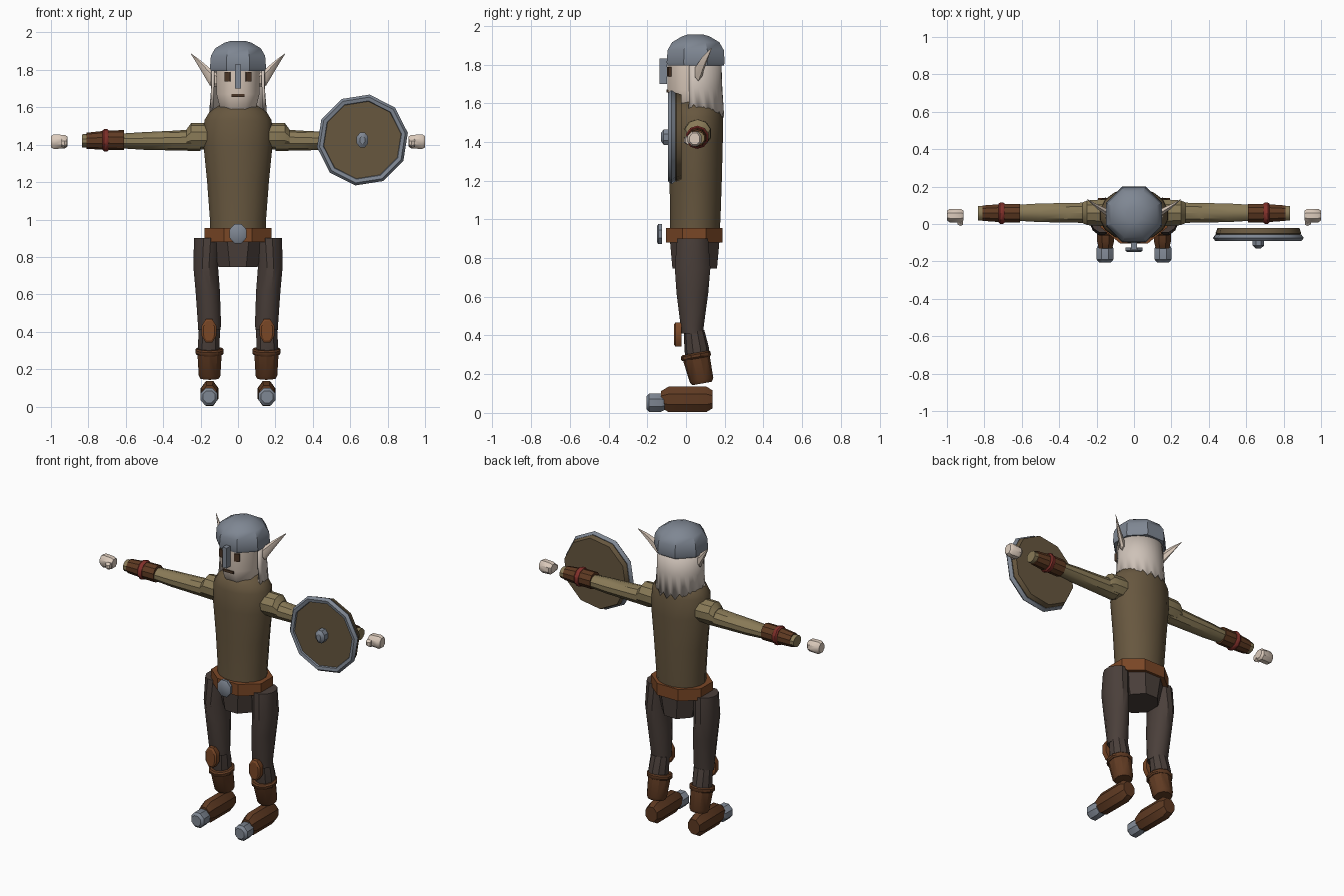
import bpy, bmesh
from math import pi, sin, cos, radians
from mathutils import Vector, Matrix

cube = bpy.data.objects.get("Cube")
if cube:
    bpy.data.objects.remove(cube, do_unlink=True)


def material(name, hex_code):
    def linear(c):
        return c / 12.92 if c <= 0.04045 else ((c + 0.055) / 1.055) ** 2.4
    rgb = [linear(int(hex_code[i:i + 2], 16) / 255) for i in (0, 2, 4)]
    mat = bpy.data.materials.new(name)
    mat.use_nodes = True
    mat.diffuse_color = (*rgb, 1)
    mat.node_tree.nodes["Principled BSDF"].inputs["Base Color"].default_value = (*rgb, 1)
    return mat


IRON = material("iron", "7F8793")
SKIN = material("skin", "DCCBBC")
HAIR = material("pale hair", "CEC2B8")
SLEEVE = material("olive cloth", "897A57")
TUNIC = material("brown tunic", "67573F")
PANTS = material("dark trousers", "4A3F3A")
BOOT = material("dark leather", "5F3A22")
BELT = material("tan leather", "7A4726")
RED = material("red cord", "82302A")
DARK = material("dark features", "4A3526")


def finish(name, bm, mat, angle=35):
    bmesh.ops.recalc_face_normals(bm, faces=bm.faces)
    mesh = bpy.data.meshes.new(name)
    bm.to_mesh(mesh)
    bm.free()
    mesh.materials.append(mat)
    for p in mesh.polygons:
        p.use_smooth = True
    mesh.set_sharp_from_angle(angle=radians(angle))
    obj = bpy.data.objects.new(name, mesh)
    bpy.context.collection.objects.link(obj)
    return obj


def loft(name, mat, axis, sections, n=8, side=1, phase=None, closed=False, tilt=0, angle=35):
    """Skin elliptical sections (position, centre a, centre b, radius a, radius b)."""
    bm = bmesh.new()
    fit = 1 / cos(pi / n) if phase is None else 1
    start = pi / n if phase is None else phase
    rings = []
    for pos, ca, cb, ra, rb in sections:
        ring = []
        for i in range(n):
            t = start + 2 * pi * i / n
            da, db = ra * fit * cos(t), rb * fit * sin(t)
            a, b = ca + da, cb + db
            x, y, z = {"x": (pos, a, b), "y": (a, pos, b), "z": (a, b, pos + tilt * db)}[axis]
            ring.append(bm.verts.new((x * side, y, z)))
        rings.append(ring)
    pairs = list(zip(rings, rings[1:]))
    if closed:
        pairs.append((rings[-1], rings[0]))
    else:
        bm.faces.new(rings[0])
        bm.faces.new(rings[-1])
    for r, q in pairs:
        for i in range(n):
            j = (i + 1) % n
            bm.faces.new((r[i], r[j], q[j], q[i]))
    return finish(name, bm, mat, angle)


def box(name, mat, centre, size, turn=0):
    bm = bmesh.new()
    bmesh.ops.create_cube(bm, size=1)
    m = Matrix.Translation(centre) @ Matrix.Rotation(turn, 4, "Z") @ Matrix.Diagonal((*size, 1))
    bmesh.ops.transform(bm, matrix=m, verts=bm.verts)
    return finish(name, bm, mat)


# Head and helmet
loft("head", SKIN, "z", [(1.57, 0, .04, .08, .09), (1.61, 0, .035, .1, .115),
                         (1.67, 0, .03, .115, .125), (1.82, 0, .03, .115, .125)], n=8, angle=50)
loft("helmet", IRON, "z", [(1.795, 0, .05, .145, .145), (1.81, 0, .05, .15, .15),
                           (1.875, 0, .05, .145, .145), (1.915, 0, .05, .122, .122),
                           (1.945, 0, .05, .072, .072), (1.955, 0, .05, .04, .04)], n=8)
box("nose_guard", IRON, (0, -.118, 1.765), (.03, .038, .13))
box("mouth", DARK, (0, -.095, 1.663), (.072, .012, .016))

# Hair: a ragged shell around the sides and back
bm = bmesh.new()
columns = []
count = 21
for i in range(count):
    t = radians(-12 + 204 * i / (count - 1))
    c, s = cos(t), sin(t)
    end = 1.575 - .035 * max(s, 0) + (.02 if i % 2 else -.015)
    columns.append([bm.verts.new((rx * c, .045 + ry * s, z)) for rx, ry, z in
                    ((.135, .13, 1.82), (.138, .135, 1.68), (.145, .145, end))])
for p, q in zip(columns, columns[1:]):
    for k in range(2):
        bm.faces.new((p[k], q[k], q[k + 1], p[k + 1]))
hair = finish("hair", bm, HAIR)
solid = hair.modifiers.new("thickness", "SOLIDIFY")
solid.thickness = .015
solid.offset = 0

# Torso, belt and hips
loft("tunic", TUNIC, "z", [(.92, 0, .045, .148, .128), (1.0, 0, .048, .15, .13),
                           (1.2, 0, .05, .165, .135), (1.4, 0, .05, .185, .14),
                           (1.53, 0, .05, .18, .14), (1.58, 0, .05, .15, .125),
                           (1.61, 0, .05, .1, .1)], n=16, angle=50)
loft("belt", BELT, "z", [(.88, 0, .042, .178, .146), (.955, 0, .042, .178, .146)])
loft("belt_buckle", IRON, "y", [(-.15, 0, .924, .036, .042), (-.143, 0, .924, .046, .052),
                                (-.125, 0, .924, .046, .052)])
loft("hips", PANTS, "z", [(.745, 0, .045, .105, .115), (.89, 0, .045, .14, .128)])

for label, s in (("left_", 1), ("right_", -1)):
    # Face details
    box(label + "eye", DARK, (s * .055, -.087, 1.763), (.032, .016, .05), s * .3)
    loft(label + "ear", SKIN, "x", [(.1, .05, 1.74, .015, .028), (.15, .065, 1.762, .018, .04),
                                    (.2, .095, 1.825, .012, .022), (.25, .132, 1.885, .001, .002)],
         n=6, side=s)

    # Arm
    loft(label + "shoulder", SLEEVE, "x", [(.13, .06, 1.445, .07, .07), (.19, .06, 1.445, .07, .068),
                                           (.25, .06, 1.445, .066, .068), (.275, .06, 1.43, .055, .05)],
         n=10, side=s)
    loft(label + "sleeve", SLEEVE, "x", [(.2, .06, 1.425, .056, .056), (.35, .06, 1.422, .052, .05),
                                         (.5, .06, 1.42, .05, .045), (.62, .06, 1.42, .043, .038),
                                         (.835, .058, 1.42, .038, .034)], n=10, side=s)
    loft(label + "bracer", BOOT, "x", [(.61, .058, 1.424, .05, .051), (.69, .058, 1.424, .05, .05),
                                       (.81, .058, 1.421, .041, .041)], n=10, side=s)
    loft(label + "bracer_cord", RED, "x", [(.692, .058, 1.424, .052, .052), (.7, .058, 1.424, .057, .057),
                                           (.716, .058, 1.424, .057, .057), (.724, .058, 1.424, .05, .05)],
         n=10, side=s)
    loft(label + "hand", SKIN, "x", [(.912, .045, 1.417, .026, .026), (.925, .045, 1.416, .036, .036),
                                     (.985, .045, 1.416, .036, .039), (1.0, .045, 1.416, .026, .03)],
         side=s)
    loft(label + "thumb", SKIN, "x", [(.915, .008, 1.41, .012, .016), (.928, .006, 1.408, .016, .02),
                                      (.945, .01, 1.408, .012, .018)], n=6, side=s)

    # Leg
    loft(label + "thigh", PANTS, "z", [(.41, .153, .033, .06, .055), (.45, .153, .032, .062, .06),
                                       (.62, .162, .033, .065, .082), (.75, .173, .034, .066, .092),
                                       (.9, .165, .034, .07, .08)], n=12, side=s)
    loft(label + "shin", PANTS, "z", [(.22, .155, .07, .053, .053), (.33, .156, .055, .058, .06),
                                      (.42, .153, .042, .056, .05)], n=10, side=s, tilt=.15)
    loft(label + "knee_pad", BELT, "y", [(-.062, .155, .405, .03, .052), (-.054, .155, .405, .04, .063),
                                         (-.022, .155, .405, .04, .063)], side=s)
    loft(label + "boot_cuff", BOOT, "z", [(.152, .152, .083, .05, .048), (.17, .152, .08, .058, .058),
                                          (.29, .152, .052, .065, .066)], n=10, side=s, tilt=.18)
    loft(label + "boot_rim", BOOT, "z", [(.28, .152, .053, .068, .068), (.288, .152, .052, .075, .073),
                                         (.302, .152, .05, .075, .073), (.31, .152, .05, .066, .066)],
         n=10, side=s, tilt=.18)
    loft(label + "boot", BOOT, "y", [(-.13, .152, .07, .036, .042), (-.09, .152, .07, .046, .066),
                                     (.105, .152, .07, .048, .066), (.138, .152, .07, .04, .046)], side=s)
    loft(label + "toe_cap", IRON, "y", [(-.205, .155, .052, .032, .032), (-.19, .155, .052, .045, .047),
                                        (-.13, .155, .052, .045, .047), (-.112, .155, .052, .036, .038)],
         side=s)

# Round shield on the left arm
X, Z, TURN = .665, 1.425, radians(81)


def shield_part(name, mat, profile, **options):
    loft(name, mat, "y", [(y, X, Z, r, r) for y, r in profile], n=10, phase=TURN, **options)


shield_part("shield_board", TUNIC, [(-.078, .212), (-.05, .232), (-.022, .222)])
shield_part("shield_rim", IRON, [(-.055, .232), (-.075, .246), (-.092, .232), (-.088, .212), (-.065, .205)],
            closed=True)
loft("shield_boss", IRON, "y", [(-.13, X, Z, .014, .02), (-.115, X, Z, .031, .04), (-.075, X, Z, .031, .04)])
